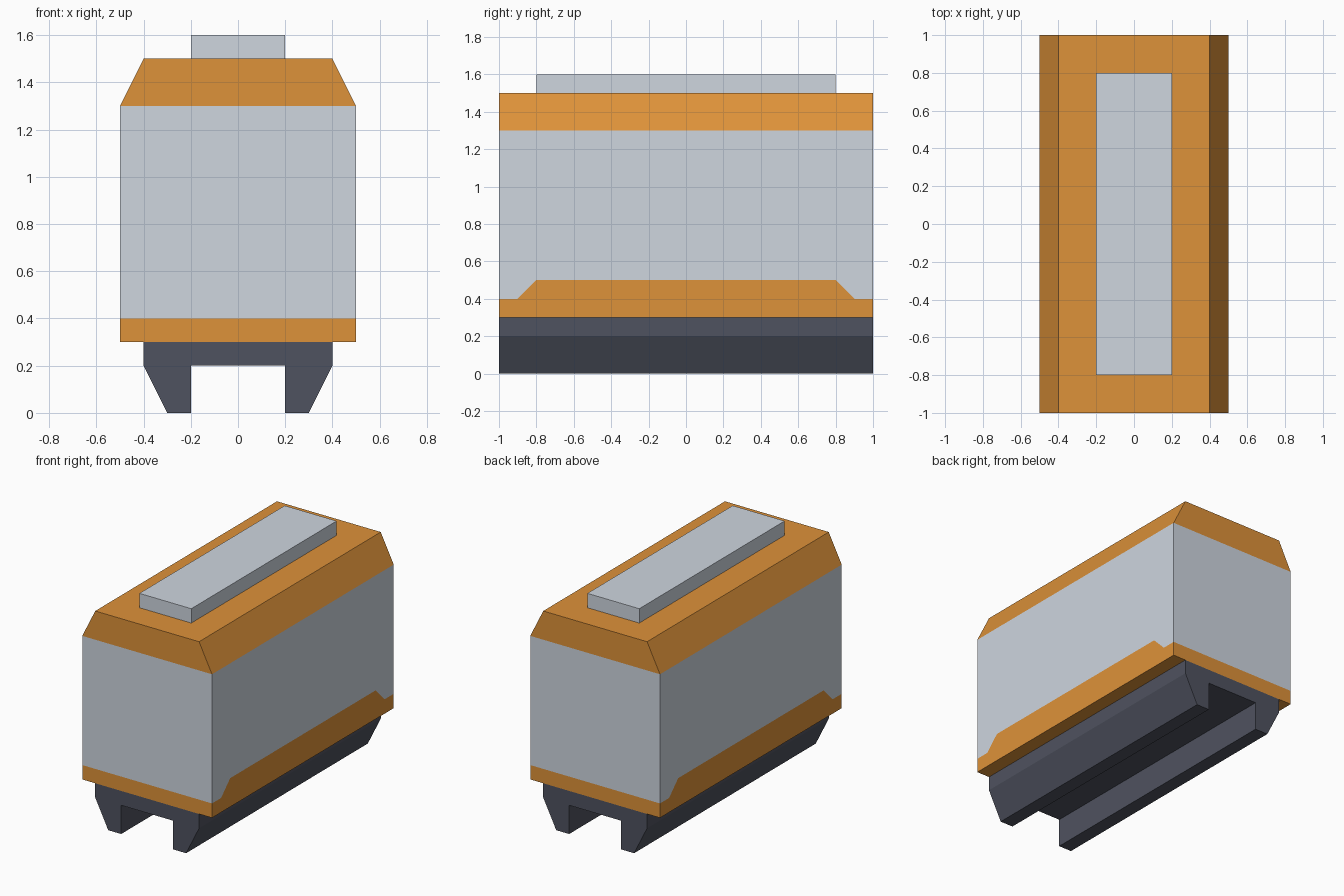
import bpy, bmesh
from mathutils import Vector

if "Cube" in bpy.data.objects:
    bpy.data.objects.remove(bpy.data.objects["Cube"])


def material(name, rgb):
    m = bpy.data.materials.new(name)
    m.diffuse_color = (*rgb, 1)
    m.use_nodes = True
    m.node_tree.nodes["Principled BSDF"].inputs["Base Color"].default_value = m.diffuse_color
    return m


ORANGE = material("orange", (0.73, 0.287, 0.041))
GREY = material("light grey", (0.62, 0.67, 0.74))
DARK = material("dark slate", (0.078, 0.085, 0.115))


def extrude_profile(half, length):
    """Mirror a right-hand (x, z) half profile and extrude it along y."""
    pts = half + [(-x, z) for x, z in reversed(half)]
    bm = bmesh.new()
    face = bm.faces.new([bm.verts.new((x, -length / 2, z)) for x, z in pts])
    ext = bmesh.ops.extrude_face_region(bm, geom=[face])["geom"]
    bmesh.ops.translate(bm, vec=(0, length, 0),
                        verts=[g for g in ext if isinstance(g, bmesh.types.BMVert)])
    bmesh.ops.recalc_face_normals(bm, faces=bm.faces)
    return bm


def finish(name, bm, mats):
    me = bpy.data.meshes.new(name)
    bm.to_mesh(me)
    bm.free()
    for m in mats:
        me.materials.append(m)
    ob = bpy.data.objects.new(name, me)
    bpy.context.collection.objects.link(ob)


def cut(bm, faces, co, no):
    geom = set(faces)
    for f in faces:
        geom.update(f.edges)
        geom.update(f.verts)
    bmesh.ops.bisect_plane(bm, geom=list(geom), plane_co=co, plane_no=no)


def side_faces(bm, z_max):
    return [f for f in bm.faces
            if abs(f.normal.x) > 0.95 and f.calc_center_median().z < z_max]


# Body shell with sloped roof edges
body = extrude_profile([(0.5, 0.3), (0.5, 1.3), (0.4, 1.5)], 2)

# Cut the colour borders: roof line, lower band and raised side skirt
for z in (0.4, 1.3):
    cut(body, list(body.faces), (0, 0, z), (0, 0, 1))
cut(body, side_faces(body, 1.3), (0, 0, 0.5), (0, 0, 1))
for s in (-1, 1):
    strip = [f for f in side_faces(body, 0.5) if f.calc_center_median().z > 0.4]
    cut(body, strip, (0, 0.9 * s, 0.4), Vector((0, s, 1)).normalized())

for f in body.faces:
    c = f.calc_center_median()
    skirt = abs(f.normal.x) > 0.95 and c.z < 0.5 and abs(c.y) + c.z < 1.29
    f.material_index = 0 if c.z > 1.3 or c.z < 0.4 or skirt else 1
finish("body", body, [ORANGE, GREY])

# Undercarriage with a central channel between two runners
chassis = extrude_profile([(0.2, 0.2), (0.2, 0), (0.3, 0), (0.4, 0.2), (0.4, 0.3)], 2)
finish("undercarriage", chassis, [DARK])

# Raised roof panel
finish("roof_panel", extrude_profile([(0.2, 1.5), (0.2, 1.6)], 1.6), [GREY])
